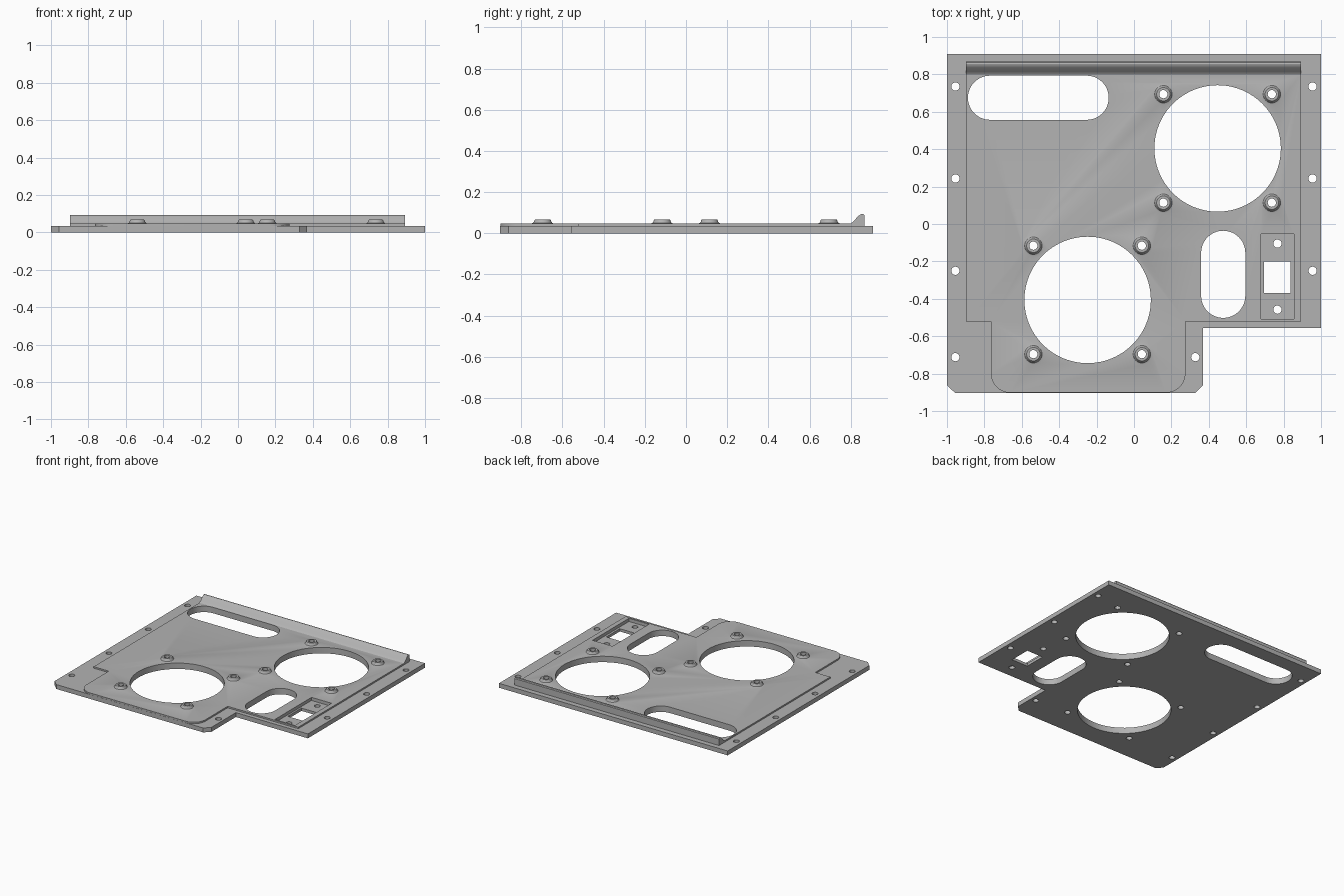
import bpy, bmesh
from math import sin, cos, pi, radians

cube = bpy.data.objects.get("Cube")
if cube:
    bpy.data.objects.remove(cube)

grey = bpy.data.materials.new("plain grey")
grey.use_nodes = True
colour = (0.45, 0.45, 0.45, 1)
grey.diffuse_color = colour
grey.node_tree.nodes["Principled BSDF"].inputs["Base Color"].default_value = colour

BASE_TOP, DECK_TOP, RIDGE_TOP, BOSS_TOP = 0.035, 0.047, 0.094, 0.068
RECESS_FLOOR = 0.022


def arc(cx, cy, r, a0, a1, n=12):
    return [(cx + r * cos(radians(a0 + (a1 - a0) * i / n)),
             cy + r * sin(radians(a0 + (a1 - a0) * i / n))) for i in range(n + 1)]


def circle(cx, cy, r, n=32):
    return arc(cx, cy, r, 0, 360, n)[:-1]


def box(x0, x1, y0, y1):
    return [(x0, y0), (x1, y0), (x1, y1), (x0, y1)]


def prism(bm, points, vector):
    """Closed solid swept from a flat polygon."""
    face = bm.faces.new([bm.verts.new(p) for p in points])
    new = bmesh.ops.extrude_face_region(bm, geom=[face])["geom"]
    bmesh.ops.translate(bm, vec=vector, verts=[v for v in new if isinstance(v, bmesh.types.BMVert)])


def slab(bm, outline, z0, z1):
    prism(bm, [(x, y, z0) for x, y in outline], (0, 0, z1 - z0))


def finish(name, bm):
    bmesh.ops.recalc_face_normals(bm, faces=bm.faces[:])
    mesh = bpy.data.meshes.new(name)
    bm.to_mesh(mesh)
    bm.free()
    mesh.materials.append(grey)
    obj = bpy.data.objects.new(name, mesh)
    bpy.context.collection.objects.link(obj)
    return obj


def combine(target, tool, operation):
    mod = target.modifiers.new(operation.lower(), "BOOLEAN")
    mod.operation, mod.solver, mod.object = operation, "EXACT", tool
    bpy.context.view_layer.objects.active = target
    bpy.ops.object.modifier_apply(modifier=mod.name)
    bpy.data.objects.remove(tool)


# Base plate with a cut-away corner and two chamfers
bm = bmesh.new()
slab(bm, [(-1, 0.908), (1, 0.908), (1, -0.555), (0.37, -0.555), (0.37, -0.862),
          (0.328, -0.903), (-0.957, -0.903), (-1, -0.862)], 0, BASE_TOP)
plate = finish("mounting_plate", bm)

# Raised deck with two rounded front corners
bm = bmesh.new()
slab(bm, [(-0.897, 0.865), (0.893, 0.865), (0.893, -0.522), (0.275, -0.522)]
     + arc(0.172, -0.799, 0.103, 0, -90) + arc(-0.662, -0.799, 0.103, -90, -180)
     + [(-0.765, -0.522), (-0.897, -0.522)], 0.015, DECK_TOP)
combine(plate, finish("raised_deck", bm), "UNION")

# Back ridge with a curved front slope
bm = bmesh.new()
profile = [(0.868, 0.02), (0.868, 0.086), (0.863, 0.092), (0.855, RIDGE_TOP), (0.846, 0.091),
           (0.836, 0.083), (0.815, 0.06), (0.808, 0.053), (0.798, DECK_TOP), (0.798, 0.02)]
prism(bm, [(-0.897, y, z) for y, z in profile], (1.79, 0, 0))
combine(plate, finish("back_ridge", bm), "UNION")

# Flared screw bosses around the two large openings
openings = [(0.447, 0.404), (-0.248, -0.406)]
bosses = [(cx + sx * 0.29, cy + sy * 0.29) for cx, cy in openings for sx in (-1, 1) for sy in (-1, 1)]
rings = [(0.056, 0.03), (0.056, DECK_TOP), (0.047, 0.05), (0.042, 0.056), (0.04, 0.064),
         (0.036, BOSS_TOP)]
bm = bmesh.new()
for cx, cy in bosses:
    loops = [[bm.verts.new((x, y, z)) for x, y in circle(cx, cy, r)] for r, z in rings]
    bm.faces.new(loops[0][::-1])
    bm.faces.new(loops[-1])
    for low, high in zip(loops, loops[1:]):
        for i in range(len(low)):
            j = (i + 1) % len(low)
            bm.faces.new((low[i], low[j], high[j], high[i]))
combine(plate, finish("screw_bosses", bm), "UNION")

# Shallow switch recess
bm = bmesh.new()
slab(bm, box(0.68, 0.855, -0.508, -0.053), RECESS_FLOOR, 0.2)
combine(plate, finish("recess_cutter", bm), "DIFFERENCE")

# Through openings: large circles, slots, switch window and screw holes
cuts = [circle(cx, cy, 0.338, 96) for cx, cy in openings]
cuts.append(arc(-0.77, 0.675, 0.118, 90, 270, 24) + arc(-0.253, 0.675, 0.118, -90, 90, 24))
cuts.append(arc(0.477, -0.154, 0.118, 0, 180, 24) + arc(0.477, -0.384, 0.118, 180, 360, 24))
cuts.append(box(0.695, 0.838, -0.37, -0.2))
screws = [(sx * 0.955, y) for sx in (-1, 1) for y in (0.735, 0.243, -0.25)]
screws += [(-0.955, -0.712), (0.328, -0.712), (0.767, -0.105), (0.767, -0.458)]
cuts += [circle(x, y, 0.022, 24) for x, y in screws + bosses]
bm = bmesh.new()
for outline in cuts:
    slab(bm, outline, -0.1, 0.2)
combine(plate, finish("opening_cutter", bm), "DIFFERENCE")

# Smooth the curved walls, keep hard edges
bpy.context.view_layer.objects.active = plate
plate.select_set(True)
bpy.ops.object.shade_smooth_by_angle(angle=radians(30))
